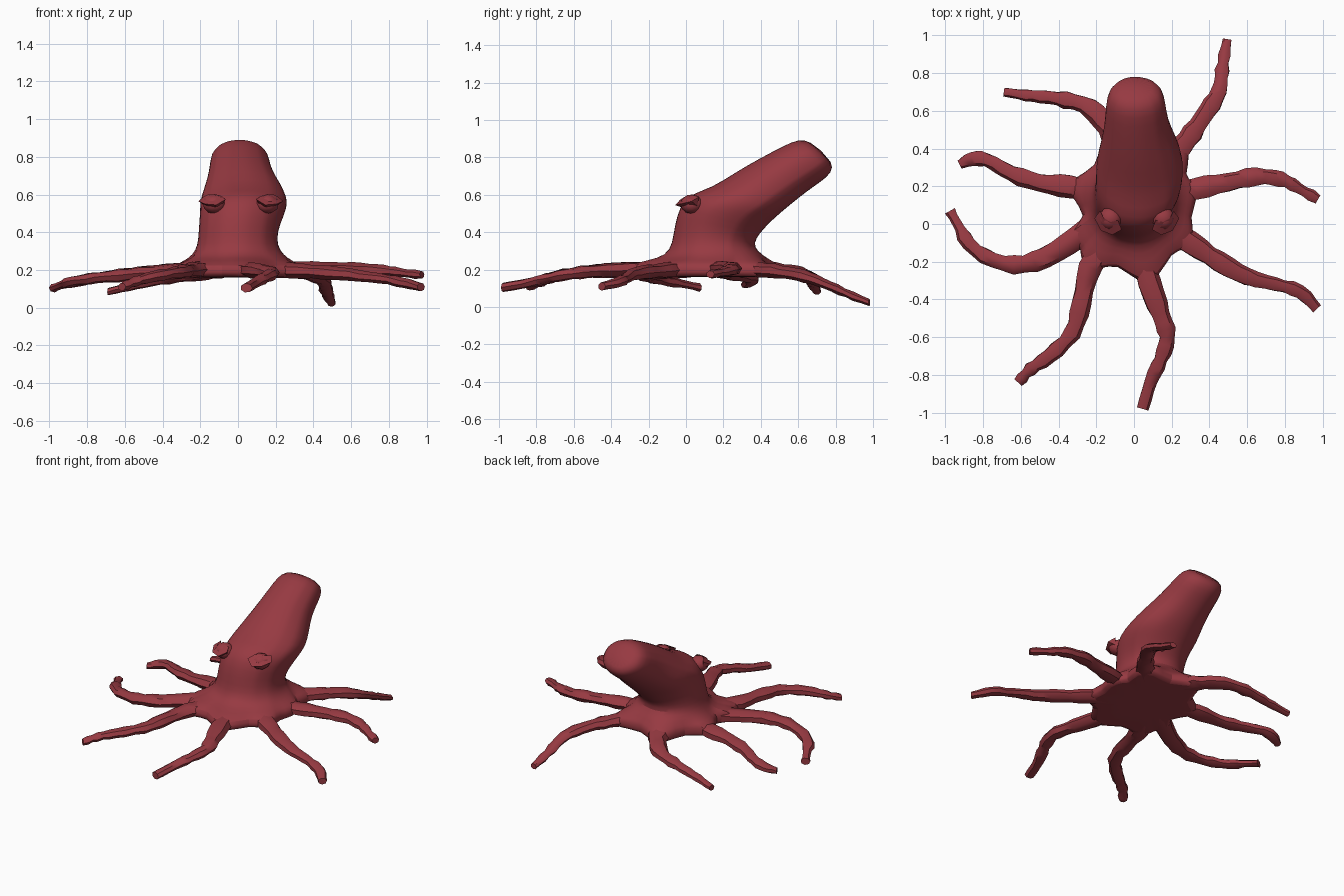
import bpy, bmesh, math, random
from mathutils import Vector

random.seed(4)
if "Cube" in bpy.data.objects:
    bpy.data.objects.remove(bpy.data.objects["Cube"])

# Single skin colour
skin = bpy.data.materials.new("dark red skin")
skin.use_nodes = True
COLOUR = (0.31, 0.042, 0.054, 1)
skin.diffuse_color = COLOUR
bsdf = skin.node_tree.nodes["Principled BSDF"]
bsdf.inputs["Base Color"].default_value = COLOUR
bsdf.inputs["Roughness"].default_value = 0.8


def make_object(name, bm, subdiv=0, angle=40):
    bmesh.ops.recalc_face_normals(bm, faces=bm.faces)
    mesh = bpy.data.meshes.new(name)
    bm.to_mesh(mesh)
    bm.free()
    mesh.materials.append(skin)
    ob = bpy.data.objects.new(name, mesh)
    bpy.context.collection.objects.link(ob)
    if subdiv:
        mod = ob.modifiers.new("Subdivision", 'SUBSURF')
        mod.levels = mod.render_levels = subdiv
    bpy.ops.object.select_all(action='DESELECT')
    ob.select_set(True)
    bpy.context.view_layer.objects.active = ob
    bpy.ops.object.shade_smooth_by_angle(angle=math.radians(angle))
    return ob


def loft(bm, rings):
    """Skin a list of closed rings and cap both ends."""
    loops = [[bm.verts.new(p) for p in ring] for ring in rings]
    n = len(loops[0])
    for a, b in zip(loops, loops[1:]):
        for i in range(n):
            j = (i + 1) % n
            bm.faces.new((a[i], a[j], b[j], b[i]))
    bm.faces.new(loops[0][::-1])
    bm.faces.new(loops[-1])


def spline(pts, t):
    """Catmull-Rom point at t in 0..1 along the control points."""
    s = t * (len(pts) - 1)
    i = min(int(s), len(pts) - 2)
    u = s - i
    p1, p2 = pts[i], pts[i + 1]
    p0 = pts[i - 1] if i > 0 else 2 * p1 - p2
    p3 = pts[i + 2] if i + 2 < len(pts) else 2 * p2 - p1
    return 0.5 * (2 * p1 + (p2 - p0) * u + (2 * p0 - 5 * p1 + 4 * p2 - p3) * u * u
                  + (3 * p1 - p0 - 3 * p2 + p3) * u ** 3)


# Arms counter-clockwise: (name, web valley before the arm, xy path, z at start / middle / tip)
ARMS = [
    ("left_rear_side_arm", (.29, .03), [(.16, .14), (.33, .185), (.5, .22), (.65, .25), (.78, .235), (.87, .19), (.975, .13)], (.205, .205, .175)),
    ("left_back_arm", (.26, .24), [(.15, .3), (.27, .43), (.37, .57), (.45, .7), (.47, .83), (.495, .98)], (.21, .165, .025)),
    ("right_back_arm", (.04, .40), [(-.06, .36), (-.13, .5), (-.24, .62), (-.4, .665), (-.55, .68), (-.69, .7)], (.21, .165, .085)),
    ("right_rear_side_arm", (-.19, .29), [(-.16, .16), (-.34, .2), (-.5, .22), (-.65, .27), (-.78, .34), (-.86, .345), (-.925, .315)], (.205, .17, .12)),
    ("right_front_side_arm", (-.23, .04), [(-.17, .03), (-.33, -.09), (-.48, -.18), (-.62, -.215), (-.76, -.185), (-.87, -.11), (-.93, -.01), (-.975, .07)], (.205, .165, .105)),
    ("right_front_arm", (-.28, -.13), [(-.14, -.08), (-.235, -.23), (-.28, -.42), (-.33, -.58), (-.45, -.7), (-.55, -.77), (-.615, -.84)], (.205, .185, .11)),
    ("left_front_arm", (-.09, -.2), [(.03, -.12), (.08, -.31), (.14, -.48), (.175, -.6), (.14, -.72), (.09, -.83), (.045, -.98)], (.205, .18, .105)),
    ("left_front_side_arm", (.2, -.14), [(.14, .0), (.3, -.1), (.45, -.2), (.6, -.28), (.75, -.32), (.88, -.36), (.97, -.45)], (.205, .175, .11)),
]


def build_arm(name, path, heights):
    # Tapered, slightly lumpy seven-sided tentacle with a flattened section
    flat = [Vector((x, y, 0)) for x, y in path]
    zs = [Vector((0, 0, h)) for h in heights]
    steps, sides = 18, 7
    rings = []
    for k in range(steps + 1):
        t = k / steps
        c = spline(flat, t) + spline(zs, t)
        ahead = spline(flat, min(t + .02, 1)) - spline(flat, max(t - .02, 0))
        side = Vector((-ahead.y, ahead.x, 0)).normalized()
        lump = random.uniform(-.006, .006) if k else 0
        w = .068 * (1 - t) ** 2 + .045 * 2 * t * (1 - t) + .028 * t * t + lump
        h = .045 * (1 - t) + .022 * t + lump * .6
        turn = random.uniform(-.12, .12)
        rings.append([c + side * w * math.cos(a) + Vector((0, 0, h * math.sin(a)))
                      for a in (turn + math.tau * i / sides for i in range(sides))])
    bm = bmesh.new()
    loft(bm, rings)
    make_object(name, bm, angle=45)


for name, valley, path, heights in ARMS:
    build_arm(name, path, heights)

# Star-shaped web outline: a valley and two shoulders for each arm
CENTRE = Vector((.01, .12, 0))
outline = []
for name, valley, path, heights in ARMS:
    root, nxt = Vector((*path[1], 0)), Vector((*path[2], 0))
    along = (root - Vector((*path[0], 0)) + nxt - root).normalized()
    side = Vector((-along.y, along.x, 0)) * .06
    outline += [Vector((*valley, 0)), root - side, root + side]
angles = [math.atan2(p.y - CENTRE.y, p.x - CENTRE.x) for p in outline]

# Body cross-sections: front y, front z, back y, back z, min x, max x
SECTIONS = [
    (-.11, .275, .41, .285, -.245, .245),
    (-.075, .34, .365, .32, -.218, .212),
    (-.065, .43, .38, .37, -.213, .212),
    (-.035, .545, .41, .405, -.208, .24),
    (.02, .605, .45, .45, -.205, .26),
    (.14, .64, .505, .50, -.205, .268),
    (.26, .72, .565, .55, -.18, .235),
    (.40, .80, .645, .615, -.158, .185),
    (.52, .862, .725, .67, -.152, .172),
    (.60, .90, .78, .715, -.14, .158),
    (.67, .885, .79, .775, -.09, .11),
]


def section(yf, zf, yb, zb, xl, xr):
    front, back = Vector((0, yf, zf)), Vector((0, yb, zb))
    mid = (front + back) / 2 + Vector(((xl + xr) / 2, 0, 0))
    return [mid + Vector(((xr - xl) / 2 * math.cos(a), 0, 0))
            + (back - front) / 2 * math.sin(a) for a in angles]


# Head, mantle and web in one skin
body_rings = [section(*s) for s in SECTIONS]


def web_ring(blend, z):
    return [Vector((*o.lerp(b, blend).xy, z)) for o, b in zip(outline, body_rings[0])]


under = [CENTRE.lerp(p, .45) + Vector((0, 0, .16)) for p in outline]
web = [under, web_ring(.06, .158), web_ring(0, .185), web_ring(.03, .228), web_ring(.5, .25)]
bm = bmesh.new()
loft(bm, web + body_rings)
make_object("head_mantle_and_web", bm, subdiv=1, angle=60)


# Eye bulges, each under a pointed hooded lid
def build_eye(name, x, sign):
    bm = bmesh.new()
    bmesh.ops.create_icosphere(bm, subdivisions=2, radius=1)
    for v in bm.verts:
        v.co = Vector((x + .062 * v.co.x, .03 + .062 * v.co.y, .55 + .052 * v.co.z))
    make_object(name + "_eye", bm, angle=50)

    bm = bmesh.new()
    rim = [(-.06, -.03, .575), (-.01, -.058, .545), (.05, -.035, .55), (.085, .03, .565)]
    top = [(-.04, .02, .59), (0, .01, .6), (.035, .03, .6), (.055, .07, .59)]
    low = [(-.03, .02, .53), (0, .0, .525), (.03, .02, .53), (.05, .06, .54)]
    loft(bm, [[Vector((x + sign * p[0], p[1], p[2])) for p in (r, t, b)]
              for r, t, b in zip(rim, top, low)])
    make_object(name + "_eyelid", bm, angle=30)


build_eye("left", .155, 1)
build_eye("right", -.125, -1)
